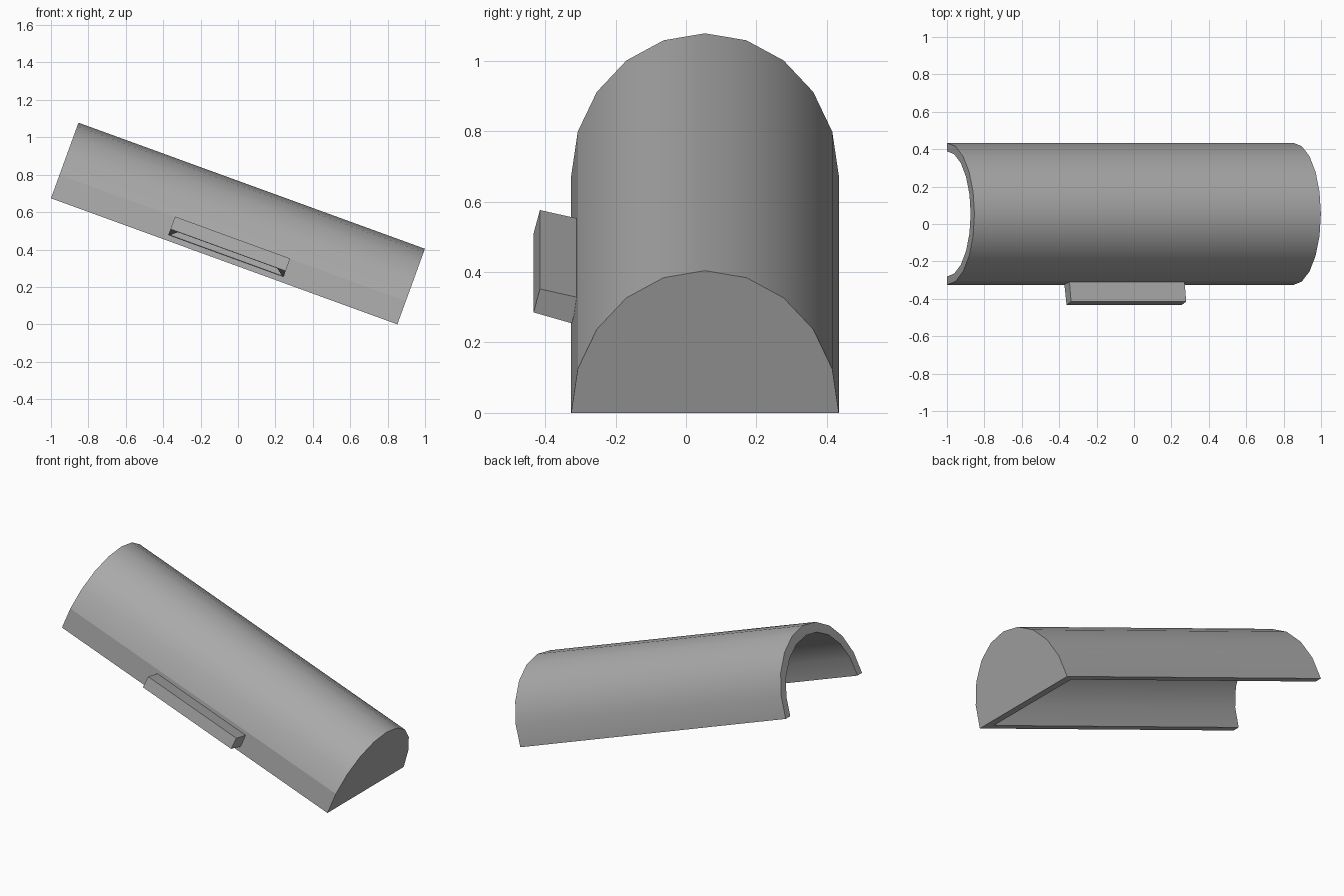
import bpy, bmesh, math

cube = bpy.data.objects.get("Cube")
if cube:
    bpy.data.objects.remove(cube, do_unlink=True)

LENGTH, CENTRE_Y = 1.971, 0.054

grey = bpy.data.materials.new("mid grey")
grey.use_nodes = True
colour = (0.4, 0.4, 0.4, 1)
grey.diffuse_color = colour
grey.node_tree.nodes["Principled BSDF"].inputs["Base Color"].default_value = colour


def finish(bm, name):
    """Turn a bmesh into an object lying on the sloping axis."""
    bmesh.ops.recalc_face_normals(bm, faces=bm.faces[:])
    mesh = bpy.data.meshes.new(name)
    bm.to_mesh(mesh)
    bm.free()
    mesh.materials.append(grey)
    obj = bpy.data.objects.new(name, mesh)
    bpy.context.collection.objects.link(obj)
    obj.location = (-1, 0, 0.674)
    obj.rotation_euler.y = math.radians(20)
    return obj


def arch(bm, x, half_width, height, steps=10):
    """Half-ellipse of vertices across the axis, front to back."""
    angles = [math.pi * i / steps for i in range(steps + 1)]
    return [bm.verts.new((x, CENTRE_Y - half_width * math.cos(a),
                          height * math.sin(a))) for a in angles]


def bridge(bm, a, b, smooth=False):
    for i in range(len(a) - 1):
        bm.faces.new((a[i], a[i + 1], b[i + 1], b[i])).smooth = smooth


# Half-round cover: hollow, open at the high end, walled at the low end
bm = bmesh.new()
outer_open = arch(bm, 0, 0.38, 0.43)
outer_end = arch(bm, LENGTH, 0.38, 0.43)
inner_open = arch(bm, 0, 0.335, 0.37)
inner_end = arch(bm, LENGTH - 0.07, 0.335, 0.37)
bridge(bm, outer_open, outer_end, True)
bridge(bm, inner_open, inner_end, True)
bridge(bm, outer_open, inner_open)
bm.faces.new(outer_end)
bm.faces.new(inner_end)
# Bottom rim
rim_out = [outer_open[0], outer_end[0], outer_end[-1], outer_open[-1]]
rim_in = [inner_open[0], inner_end[0], inner_end[-1], inner_open[-1]]
bridge(bm, rim_out, rim_in)
# The lowest front panel is flat
bm.faces.ensure_lookup_table()
bm.faces[0].smooth = False
for e in bm.edges:
    if len(e.link_faces) == 2 and e.calc_face_angle(0) > math.radians(30):
        e.smooth = False
finish(bm, "half_round_cover")

# Grip on the front panel, with a finger pocket in its underside
bm = bmesh.new()
profile = [(-0.324, 0.031), (-0.306, 0.109), (-0.415, 0.135), (-0.433, 0.064)]
left, right = [[bm.verts.new((x, y, z)) for y, z in profile]
               for x in (0.657, 1.312)]
bridge(bm, left, right)
bm.faces.new(left)
bm.faces.new(right)


def pocket_ring(lift):
    """Trapezoid that narrows towards the outer lip."""
    y_in, y_out = -0.331 + lift * 0.15, -0.426 + lift * 0.15
    return [bm.verts.new(p) for p in (
        (0.665, y_in, 0.033 + lift), (1.304, y_in, 0.033 + lift),
        (1.265, y_out, 0.062 + lift), (0.7, y_out, 0.062 + lift))]


underside = [left[0], right[0], right[3], left[3]]
mouth, ceiling = pocket_ring(0), pocket_ring(0.045)
for a, b in ((underside, mouth), (mouth, ceiling)):
    bridge(bm, a + a[:1], b + b[:1])
bm.faces.new(ceiling)
finish(bm, "front_grip")
